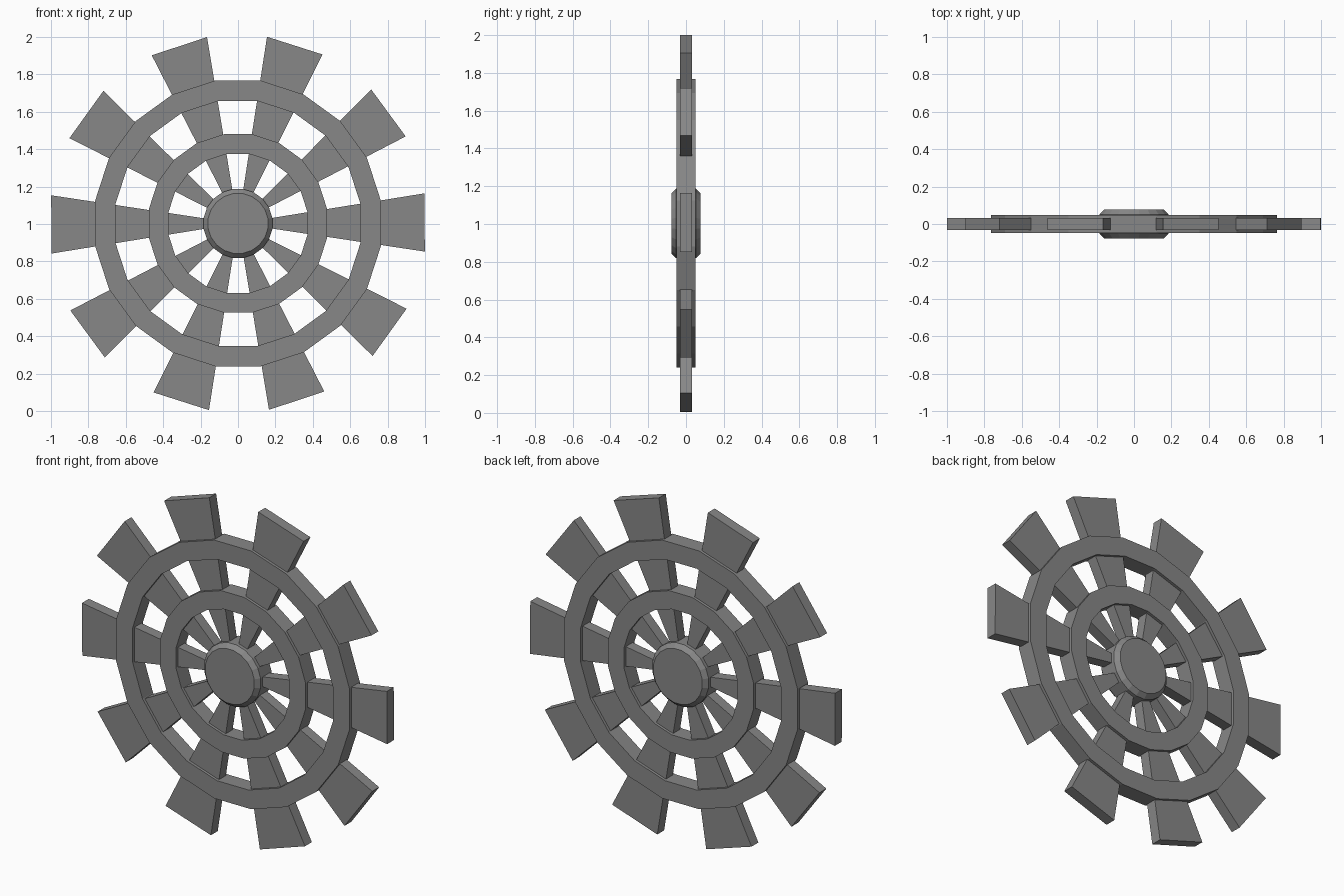
import bpy, bmesh, math
from mathutils import Matrix

if "Cube" in bpy.data.objects:
    bpy.data.objects.remove(bpy.data.objects["Cube"])

CENTRE_Z = 1.003
SIDES = 20
BLADES = 10

# Dark grey metal
dark = bpy.data.materials.new("dark_metal")
dark.diffuse_color = (0.245, 0.245, 0.245, 1)
dark.use_nodes = True
dark.node_tree.nodes["Principled BSDF"].inputs["Base Color"].default_value = dark.diffuse_color


def add_object(name, bm):
    bmesh.ops.recalc_face_normals(bm, faces=bm.faces)
    mesh = bpy.data.meshes.new(name)
    bm.to_mesh(mesh)
    bm.free()
    mesh.materials.append(dark)
    obj = bpy.data.objects.new(name, mesh)
    obj.location = (0, 0, CENTRE_Z)
    bpy.context.collection.objects.link(obj)
    return obj


def loop(bm, apothem, y):
    """Polygon in the XZ plane with flats at top, bottom and sides."""
    r = apothem / math.cos(math.pi / SIDES)
    angles = [(i + 0.5) * 2 * math.pi / SIDES for i in range(SIDES)]
    return [bm.verts.new((r * math.cos(a), y, r * math.sin(a))) for a in angles]


def bridge(bm, a, b):
    for i in range(SIDES):
        j = (i + 1) % SIDES
        bm.faces.new((a[i], a[j], b[j], b[i]))


def lathe(name, profile, closed):
    """Sweep an (apothem, y) profile round the axle."""
    bm = bmesh.new()
    loops = [loop(bm, r, y) for r, y in profile]
    for a, b in zip(loops, loops[1:]):
        bridge(bm, a, b)
    if closed:
        bridge(bm, loops[-1], loops[0])
    else:
        bm.faces.new(loops[0])
        bm.faces.new(loops[-1])
    return add_object(name, bm)


def ring(name, inner, outer, half):
    return lathe(name, [(inner, -half), (outer, -half), (outer, half), (inner, half)], True)


# Rings
ring("outer_ring", 0.655, 0.764, 0.049)
ring("inner_ring", 0.372, 0.477, 0.049)

# Hub with chamfered rims
lathe("hub", [(0.16, -0.077), (0.184, -0.052), (0.184, 0.052), (0.16, 0.077)], False)

# Wedge-shaped blades radiating from the hub
for k in range(BLADES):
    bm = bmesh.new()
    front, back = [
        [bm.verts.new((r, y, s * 0.156 * r)) for r, s in
         ((0.12, -1), (0.998, -1), (0.998, 1), (0.12, 1))]
        for y in (-0.032, 0.032)]
    bm.faces.new(front)
    bm.faces.new(back)
    for i in range(4):
        j = (i + 1) % 4
        bm.faces.new((front[i], front[j], back[j], back[i]))
    angle = math.radians(0.3 + 360 * k / BLADES)
    bm.transform(Matrix.Rotation(-angle, 4, 'Y'))
    add_object(f"blade_{k + 1}", bm)
